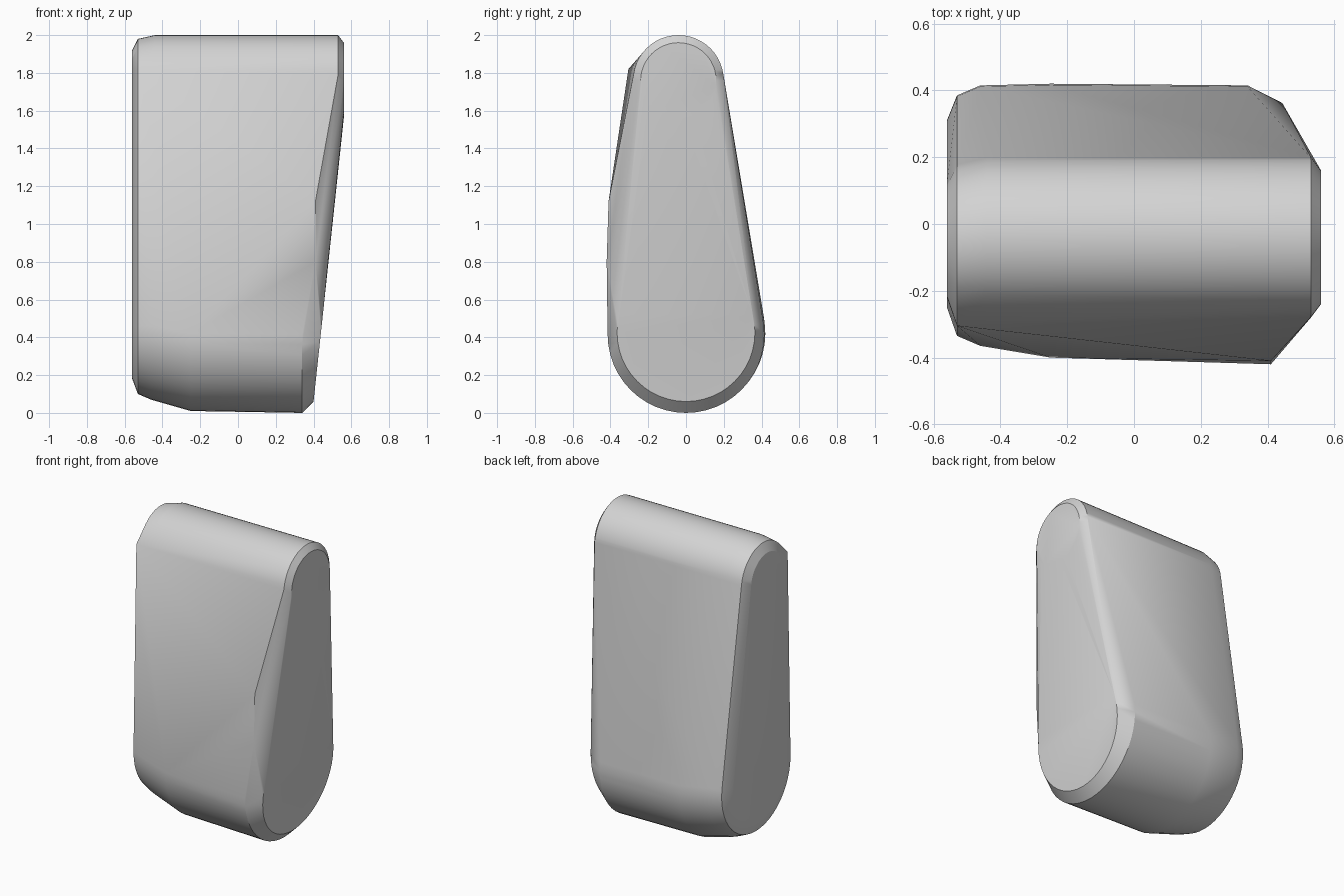
import bpy, bmesh
from math import cos, sin, tau, radians

old = bpy.data.objects.get("Cube")
if old:
    bpy.data.objects.remove(old, do_unlink=True)

# Plain grey material
grey = bpy.data.materials.new("plain grey")
grey.use_nodes = True
colour = (0.65, 0.65, 0.65, 1)
grey.diffuse_color = colour
grey.node_tree.nodes["Principled BSDF"].inputs["Base Color"].default_value = colour

STEPS = 48


def circle(x, y, z, r):
    """Points of an upright circle; x may be a function of height."""
    points = []
    for i in range(STEPS):
        a = tau * i / STEPS
        h = z + r * sin(a)
        points.append((x(h) if callable(x) else x, y + r * cos(a), h))
    return points


def slanted_end(z):
    return min(0.56, 0.4 + (z - 0.06) * 0.107)


points = []
# Flat left-hand end and its stepped rim
points += circle(-0.56, 0.03, 0.46, 0.28) + circle(-0.56, -0.05, 1.75, 0.17)
points += circle(-0.53, 0.025, 0.46, 0.36) + circle(-0.53, -0.05, 1.75, 0.23)
points += circle(-0.46, 0.025, 0.46, 0.39)
# Wide round foot and narrow round top
points += circle(-0.25, 0.01, 0.42, 0.41) + circle(0.34, 0, 0.415, 0.415)
points += circle(-0.44, -0.04, 1.76, 0.24) + circle(0.53, -0.04, 1.76, 0.24)
# Slanted end plane
points += circle(slanted_end, 0, 0.425, 0.365) + circle(slanted_end, -0.04, 1.76, 0.2)
# Front swelling and shoulder
points += [(0.41, -0.42, 0.8), (0.41, -0.41, 1.12), (-0.53, -0.305, 1.82)]

# Body skin wrapped round all the sections
bm = bmesh.new()
for p in points:
    bm.verts.new(p)
bmesh.ops.convex_hull(bm, input=bm.verts[:])
loose = [v for v in bm.verts if not v.link_faces]
bmesh.ops.delete(bm, geom=loose, context='VERTS')
bmesh.ops.dissolve_limit(bm, angle_limit=radians(0.5), verts=bm.verts[:], edges=bm.edges[:])
bmesh.ops.recalc_face_normals(bm, faces=bm.faces[:])

mesh = bpy.data.meshes.new("tapered_body")
bm.to_mesh(mesh)
bm.free()
mesh.materials.append(grey)
body = bpy.data.objects.new("tapered_body", mesh)
bpy.context.collection.objects.link(body)

bpy.ops.object.select_all(action='DESELECT')
body.select_set(True)
bpy.context.view_layer.objects.active = body
bpy.ops.object.shade_smooth_by_angle(angle=radians(25))
